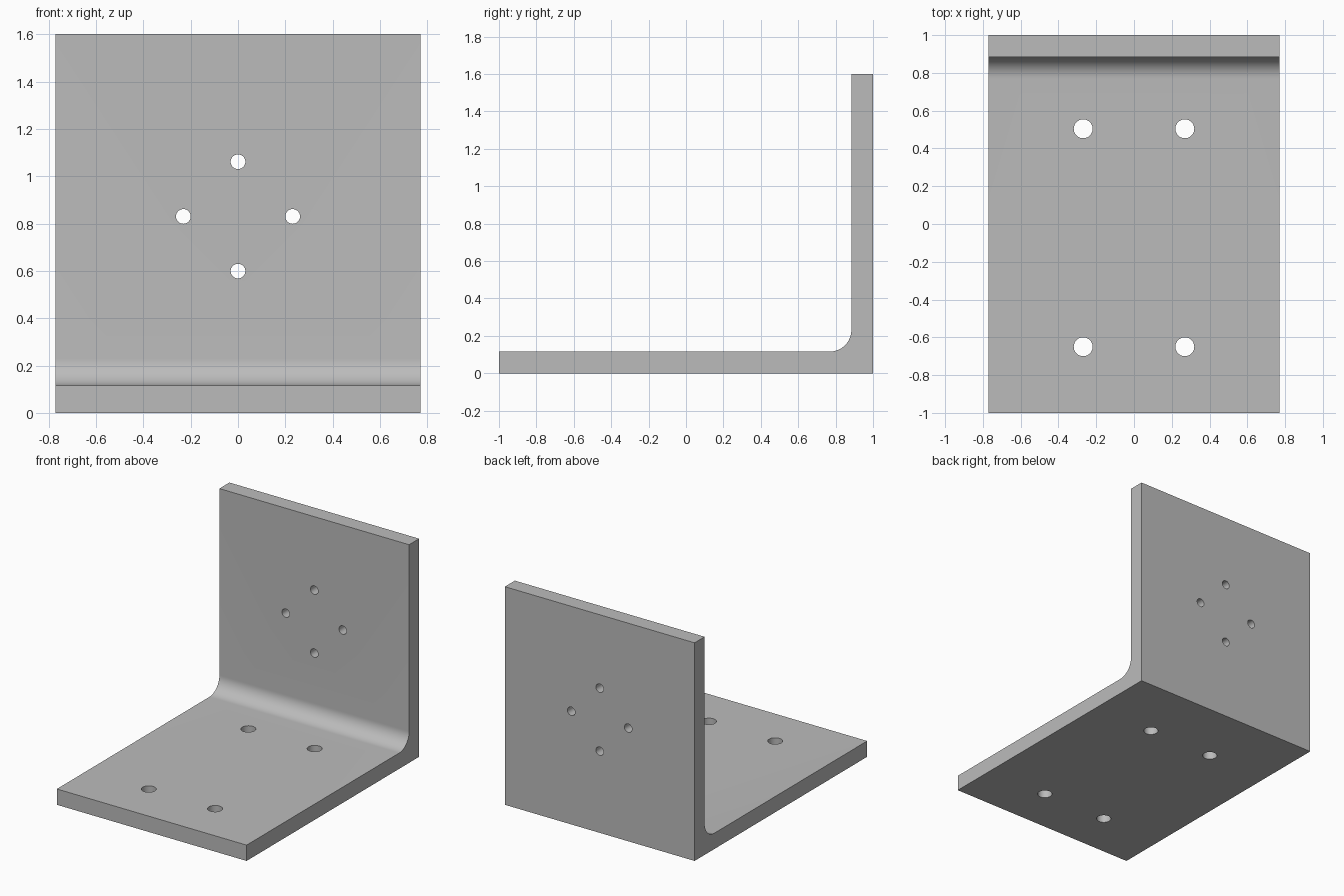
import bpy, bmesh, math
from mathutils import Matrix

cube = bpy.data.objects.get("Cube")
if cube:
    bpy.data.objects.remove(cube, do_unlink=True)

WIDTH, HEIGHT, THICK, FILLET = 1.54, 1.6, 0.116, 0.115

grey = bpy.data.materials.new("bracket_grey")
grey.use_nodes = True
colour = (0.5, 0.5, 0.5, 1)
grey.diffuse_color = colour
grey.node_tree.nodes["Principled BSDF"].inputs["Base Color"].default_value = colour


def add_object(name, bm):
    bmesh.ops.recalc_face_normals(bm, faces=bm.faces[:])
    mesh = bpy.data.meshes.new(name)
    bm.to_mesh(mesh)
    bm.free()
    mesh.materials.append(grey)
    obj = bpy.data.objects.new(name, mesh)
    bpy.context.collection.objects.link(obj)
    return obj


# L-shaped side profile with a rounded inner corner
inner_y = 1 - THICK
cy, cz = inner_y - FILLET, THICK + FILLET
profile = [(-1, 0), (1, 0), (1, HEIGHT), (inner_y, HEIGHT)]
STEPS = 16
for i in range(STEPS + 1):
    a = -math.pi / 2 * i / STEPS
    profile.append((cy + FILLET * math.cos(a), cz + FILLET * math.sin(a)))
profile.append((-1, THICK))

# Extrude the profile across the width
bm = bmesh.new()
side = bm.faces.new([bm.verts.new((-WIDTH / 2, y, z)) for y, z in profile])
ext = bmesh.ops.extrude_face_region(bm, geom=[side])
verts = [v for v in ext["geom"] if isinstance(v, bmesh.types.BMVert)]
bmesh.ops.translate(bm, verts=verts, vec=(WIDTH, 0, 0))
bracket = add_object("angle_bracket", bm)

# Drills: four through the base, a diamond of four through the upright
bm = bmesh.new()


def drill(location, radius, turn):
    matrix = Matrix.Translation(location) @ Matrix.Rotation(turn, 4, 'X')
    bmesh.ops.create_cone(bm, cap_ends=True, segments=48, radius1=radius,
                          radius2=radius, depth=THICK * 2, matrix=matrix)


for x in (-0.269, 0.269):
    for y in (-0.65, 0.504):
        drill((x, y, THICK / 2), 0.05, 0)
for x, z in ((0.231, 0), (-0.231, 0), (0, 0.231), (0, -0.231)):
    drill((x, 1 - THICK / 2, 0.83 + z), 0.031, math.pi / 2)
drills = add_object("hole_drills", bm)
drills.hide_render = True
drills.hide_viewport = True

cut = bracket.modifiers.new("holes", 'BOOLEAN')
cut.operation = 'DIFFERENCE'
cut.solver = 'EXACT'
cut.object = drills

# Bake the holes so that smooth shading follows the finished edges
bpy.context.view_layer.update()
evaluated = bracket.evaluated_get(bpy.context.evaluated_depsgraph_get())
finished = bpy.data.meshes.new_from_object(evaluated)
bracket.modifiers.clear()
bracket.data = finished
bpy.data.objects.remove(drills, do_unlink=True)

bpy.ops.object.select_all(action='DESELECT')
bracket.select_set(True)
bpy.context.view_layer.objects.active = bracket
bpy.ops.object.shade_smooth_by_angle(angle=math.radians(30))
